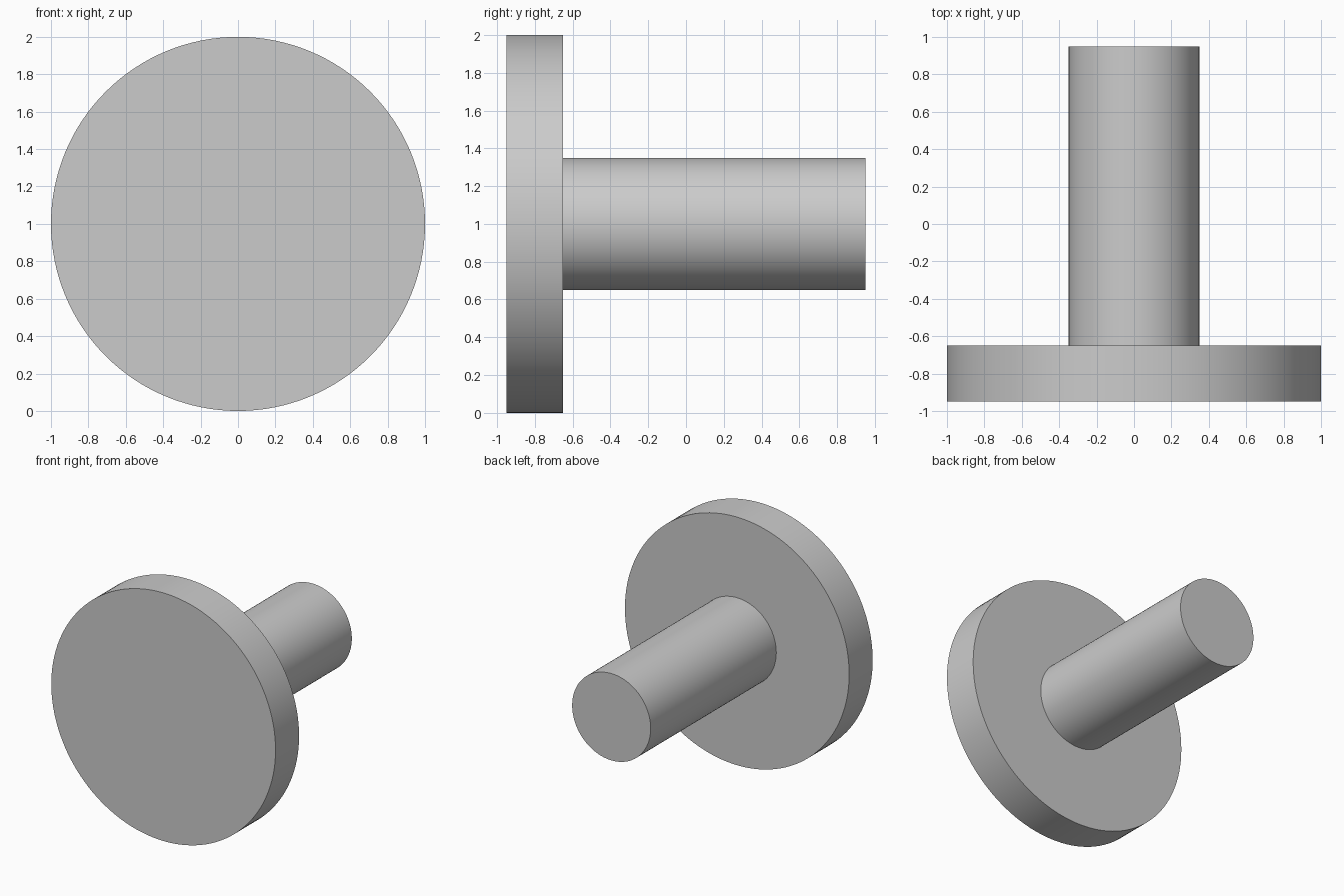
import bpy, bmesh, math
from mathutils import Matrix, Vector

if "Cube" in bpy.data.objects:
    bpy.data.objects.remove(bpy.data.objects["Cube"])

SEGMENTS = 128

# Flat neutral grey for the whole part
grey = bpy.data.materials.new("neutral_grey")
grey.diffuse_color = (0.6, 0.6, 0.6, 1.0)
grey.use_nodes = True
grey.node_tree.nodes["Principled BSDF"].inputs["Base Color"].default_value = grey.diffuse_color

# Lathe profile as (radius, y): round flange in front, solid shaft behind
profile = [(0, -0.95), (1.0, -0.95), (1.0, -0.65),
           (0.35, -0.65), (0.35, 0.95), (0, 0.95)]

bm = bmesh.new()
verts = [bm.verts.new((r, y, 1.0)) for r, y in profile]
edges = [bm.edges.new(pair) for pair in zip(verts, verts[1:])]
bmesh.ops.spin(bm, geom=verts + edges, cent=(0, 0, 1), axis=(0, 1, 0),
               angle=math.tau, steps=SEGMENTS, use_duplicate=False)
bmesh.ops.remove_doubles(bm, verts=bm.verts[:], dist=1e-4)
bmesh.ops.recalc_face_normals(bm, faces=bm.faces[:])

mesh = bpy.data.meshes.new("flanged_shaft")
bm.to_mesh(mesh)
bm.free()
mesh.materials.append(grey)
shaft = bpy.data.objects.new("flanged_shaft", mesh)
bpy.context.collection.objects.link(shaft)

# Smooth round walls, sharp rims
bpy.context.view_layer.objects.active = shaft
shaft.select_set(True)
bpy.ops.object.shade_smooth_by_angle(angle=math.radians(30))
